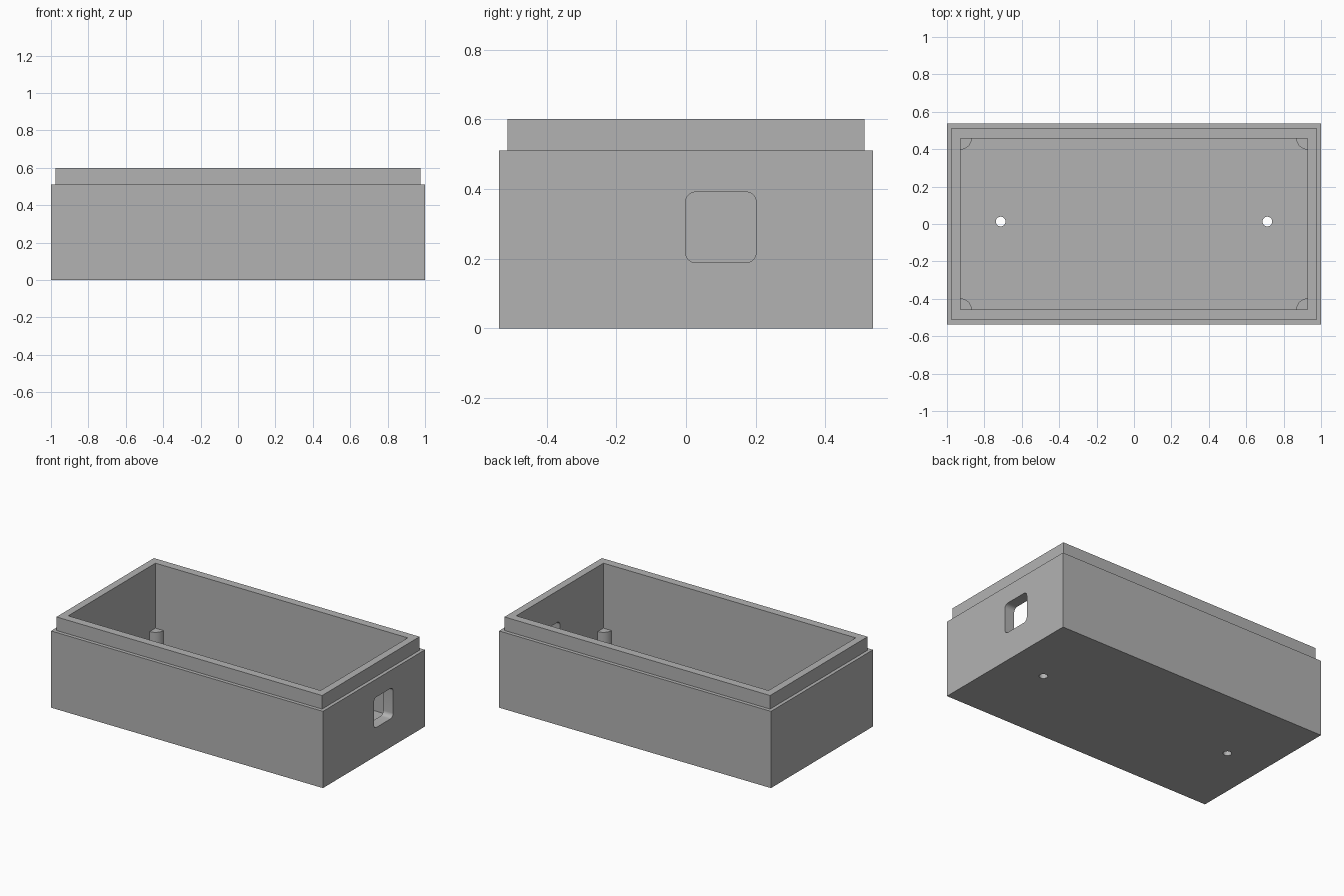
import bpy, bmesh, math

if "Cube" in bpy.data.objects:
    bpy.data.objects.remove(bpy.data.objects["Cube"])

grey = bpy.data.materials.new("plain grey")
grey.diffuse_color = (0.45, 0.45, 0.45, 1)
grey.use_nodes = True
grey.node_tree.nodes["Principled BSDF"].inputs["Base Color"].default_value = grey.diffuse_color


def finish(bm, name):
    bmesh.ops.recalc_face_normals(bm, faces=bm.faces)
    me = bpy.data.meshes.new(name)
    bm.to_mesh(me)
    bm.free()
    me.materials.append(grey)
    ob = bpy.data.objects.new(name, me)
    bpy.context.collection.objects.link(ob)
    return ob


def prism(name, outline, offset):
    """Extrude a closed outline of 3D points by offset."""
    bm = bmesh.new()
    face = bm.faces.new([bm.verts.new(p) for p in outline])
    ext = bmesh.ops.extrude_face_region(bm, geom=[face], use_keep_orig=True)
    verts = [v for v in ext["geom"] if isinstance(v, bmesh.types.BMVert)]
    bmesh.ops.translate(bm, verts=verts, vec=offset)
    return finish(bm, name)


def box(name, hx, hy, z0, z1):
    return prism(name, [(-hx, -hy, z0), (hx, -hy, z0), (hx, hy, z0), (-hx, hy, z0)], (0, 0, z1 - z0))


def cylinder(name, x, y, r, z0, z1, n=48):
    ring = [(x + r * math.cos(2 * math.pi * i / n), y + r * math.sin(2 * math.pi * i / n), z0) for i in range(n)]
    return prism(name, ring, (0, 0, z1 - z0))


def combine(body, other, operation):
    mod = body.modifiers.new(operation, "BOOLEAN")
    mod.operation = operation
    mod.solver = "EXACT"
    mod.object = other
    other.hide_render = True
    bpy.context.view_layer.objects.active = body
    bpy.ops.object.modifier_apply(modifier=mod.name)
    bpy.data.objects.remove(other)


FLOOR, IX, IY = 0.05, 0.928, 0.458

# Case body with stepped lip, hollowed out
case = box("enclosure_case", 1.0, 0.536, 0, 0.51)
combine(case, box("lip", 0.977, 0.512, 0.3, 0.6), "UNION")
combine(case, box("cavity_cutter", IX, IY, FLOOR, 0.8), "DIFFERENCE")

# Quarter-round support posts in the inner corners
for sx in (-1, 1):
    for sy in (-1, 1):
        combine(case, cylinder("corner_post", sx * IX, sy * IY, 0.06, FLOOR / 2, 0.168), "UNION")

# Screw holes through the floor
for sx in (-1, 1):
    combine(case, cylinder("screw_hole_cutter", sx * 0.713, 0.013, 0.026, -0.1, 0.2), "DIFFERENCE")

# Rounded cable window in the right wall
r, half, cy, cz = 0.028, 0.101, 0.1, 0.29
outline = []
for k, (sy, sz) in enumerate(((1, 1), (-1, 1), (-1, -1), (1, -1))):
    for i in range(9):
        a = (k + i / 8) * math.pi / 2
        outline.append((0.8, cy + sy * (half - r) + r * math.cos(a), cz + sz * (half - r) + r * math.sin(a)))
combine(case, prism("window_cutter", outline, (0.4, 0, 0)), "DIFFERENCE")

# Smooth the round parts, keep edges sharp
bpy.ops.object.select_all(action="DESELECT")
case.select_set(True)
bpy.context.view_layer.objects.active = case
bpy.ops.object.shade_smooth_by_angle(angle=math.radians(30))
